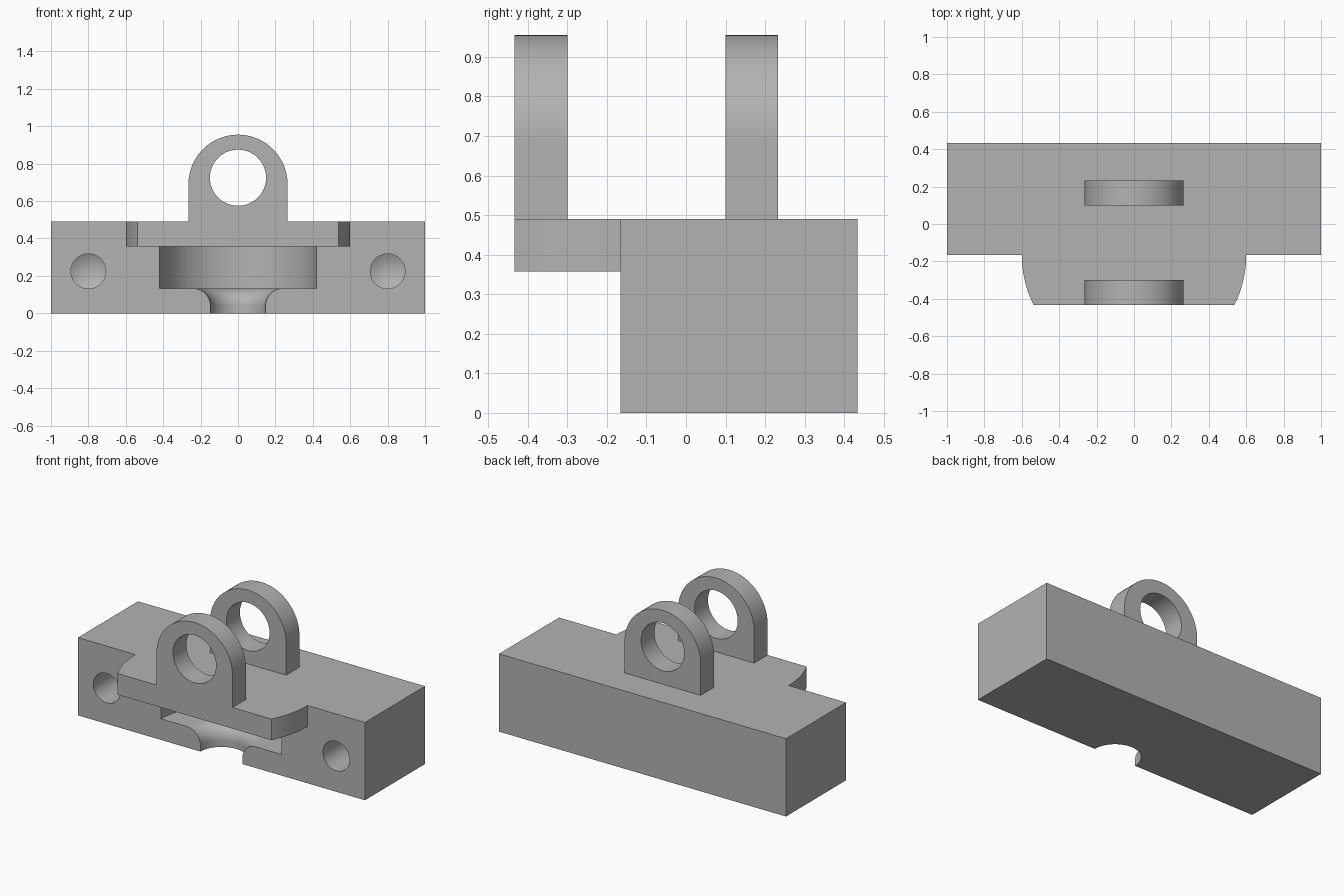
import bpy, bmesh
from math import sin, cos, pi, radians
from mathutils import Vector, Matrix

cube = bpy.data.objects.get("Cube")
if cube:
    bpy.data.objects.remove(cube, do_unlink=True)

BACK, FACE, FRONT = 0.433, -0.165, -0.433      # depth planes (y)
TOP, LEDGE = 0.49, 0.357                       # heights (z)

grey = bpy.data.materials.new("plain_grey")
grey.use_nodes = True
grey.diffuse_color = (0.45, 0.45, 0.45, 1)
grey.node_tree.nodes["Principled BSDF"].inputs["Base Color"].default_value = (0.45, 0.45, 0.45, 1)


def make(name, bm):
    bmesh.ops.recalc_face_normals(bm, faces=bm.faces)
    mesh = bpy.data.meshes.new(name)
    bm.to_mesh(mesh)
    bm.free()
    mesh.materials.append(grey)
    ob = bpy.data.objects.new(name, mesh)
    bpy.context.collection.objects.link(ob)
    return ob


def arc(cx, cy, r, a0, a1, n):
    angles = [radians(a0 + (a1 - a0) * i / n) for i in range(n + 1)]
    return [(cx + r * cos(a), cy + r * sin(a)) for a in angles]


def extrude(name, points, offset):
    """Fill a closed 3D outline and push it along the offset."""
    bm = bmesh.new()
    face = bm.faces.new([bm.verts.new(p) for p in points])
    res = bmesh.ops.extrude_face_region(bm, geom=[face], use_keep_orig=True)
    moved = [v for v in res["geom"] if isinstance(v, bmesh.types.BMVert)]
    bmesh.ops.translate(bm, verts=moved, vec=Vector(offset))
    return make(name, bm)


def revolve(name, profile, matrix, n=96):
    """Turn an (r, z) profile, which starts and ends on the axis, around z."""
    bm = bmesh.new()
    verts = [bm.verts.new((r, 0, z)) for r, z in profile]
    edges = [bm.edges.new(pair) for pair in zip(verts, verts[1:])]
    bmesh.ops.spin(bm, geom=verts + edges, cent=(0, 0, 0), axis=(0, 0, 1),
                   angle=2 * pi, steps=n, use_merge=True)
    bmesh.ops.remove_doubles(bm, verts=bm.verts, dist=1e-5)
    bmesh.ops.transform(bm, matrix=matrix, verts=bm.verts)
    return make(name, bm)


def combine(target, tool, operation):
    mod = target.modifiers.new(operation.lower(), "BOOLEAN")
    mod.operation, mod.solver, mod.object = operation, "EXACT", tool
    bpy.context.view_layer.objects.active = target
    bpy.ops.object.modifier_apply(modifier=mod.name)
    bpy.data.objects.remove(tool, do_unlink=True)


# Main block
body = extrude("mounting_block", [(-1, FACE, 0), (1, FACE, 0), (1, BACK, 0), (-1, BACK, 0)], (0, 0, TOP))

# Overhanging ledge with rounded ends, truncated at the front
side = [(x, y) for x, y in arc(0, FACE, 0.6, 0, -26.53, 16)]
outline = [(0.6, FACE + 0.1)] + side
outline += [(-x, y) for x, y in reversed(outline)]
ledge = extrude("ledge", [(x, y, LEDGE) for x, y in outline], (0, 0, TOP - LEDGE))
combine(body, ledge, "UNION")

# Pair of round-topped lugs
lug_outline = [(0.265, 0.42)] + arc(0, 0.69, 0.265, 0, 180, 48) + [(-0.265, 0.42)]
for y in (FRONT, 0.1):
    lug = extrude("lug", [(x, y, z) for x, z in lug_outline], (0, 0.133, 0))
    combine(body, lug, "UNION")

# Pin hole through both lugs
pin = revolve("pin_cutter", [(0, -0.6), (0.15, -0.6), (0.15, 0.6), (0, 0.6)],
              Matrix.Translation((0, 0, 0.725)) @ Matrix.Rotation(pi / 2, 4, "X"))
combine(body, pin, "DIFFERENCE")

# Half-round pocket with a rounded throat in its floor
throat = arc(0.24, 0.04, 0.093, 180, 90, 14)
pocket = revolve("pocket_cutter",
                 [(0, -0.05), (0.147, -0.05)] + throat + [(0.42, 0.133), (0.42, LEDGE), (0, LEDGE)],
                 Matrix.Translation((0, FACE, 0)))
combine(body, pocket, "DIFFERENCE")

# Blind drilled holes with conical ends
for x in (-0.8, 0.8):
    drill = revolve("drill_cutter", [(0, 0.1), (0.093, 0.1), (0.093, -0.38), (0, -0.43)],
                    Matrix.Translation((x, FACE, 0.225)) @ Matrix.Rotation(pi / 2, 4, "X"), 64)
    combine(body, drill, "DIFFERENCE")

# Clean flat faces and smooth the round ones
bm = bmesh.new()
bm.from_mesh(body.data)
bmesh.ops.remove_doubles(bm, verts=bm.verts, dist=1e-5)
bmesh.ops.dissolve_limit(bm, angle_limit=radians(0.2), verts=bm.verts, edges=bm.edges)
bm.to_mesh(body.data)
bm.free()
bpy.ops.object.select_all(action="DESELECT")
body.select_set(True)
bpy.context.view_layer.objects.active = body
bpy.ops.object.shade_smooth_by_angle(angle=radians(25))
